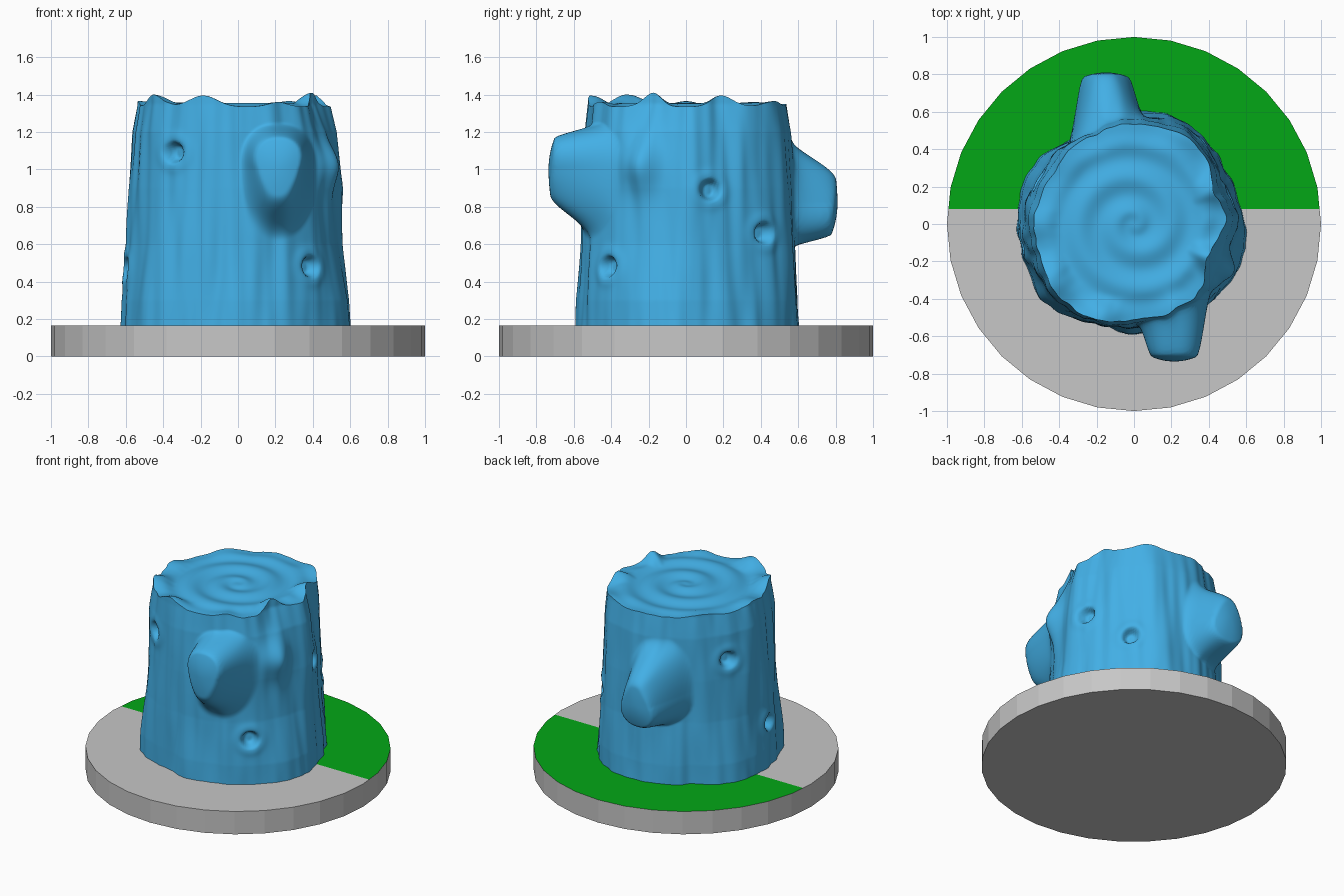
import bpy, bmesh, math
from mathutils import noise, Vector

if "Cube" in bpy.data.objects:
    bpy.data.objects.remove(bpy.data.objects["Cube"])


def material(name, rgb):
    m = bpy.data.materials.new(name)
    m.diffuse_color = (*rgb, 1)
    m.use_nodes = True
    m.node_tree.nodes["Principled BSDF"].inputs["Base Color"].default_value = m.diffuse_color
    return m


blue = material("bark blue", (0.055, 0.43, 0.79))
grey = material("stone grey", (0.57, 0.57, 0.57))
green = material("grass green", (0.001, 0.39, 0.008))


def smooth(a, b, x):
    t = min(1, max(0, (x - a) / (b - a)))
    return t * t * (3 - 2 * t)


def around(table, a):
    """Smooth periodic interpolation of radii spaced evenly round the circle."""
    n = len(table)
    f = (a / math.tau * n) % n
    i = int(f)
    t = f - i
    p = [table[(i + k - 1) % n] for k in range(4)]
    return p[1] + 0.5 * t * (p[2] - p[0] + t * (2 * p[0] - 5 * p[1] + 4 * p[2] - p[3]
                             + t * (3 * (p[1] - p[2]) + p[3] - p[0])))


def along(points, x):
    for (x0, y0), (x1, y1) in zip(points, points[1:]):
        if x <= x1:
            return y0 + (y1 - y0) * (x - x0) / (x1 - x0)
    return points[-1][1]


def bell(a, deg, width):
    d = (math.degrees(a) - deg + 180) % 360 - 180
    return math.exp(-(d / width) ** 2)


def finish(bm, name, mats):
    bmesh.ops.recalc_face_normals(bm, faces=bm.faces)
    me = bpy.data.meshes.new(name)
    bm.to_mesh(me)
    bm.free()
    for m in mats:
        me.materials.append(m)
    ob = bpy.data.objects.new(name, me)
    bpy.context.collection.objects.link(ob)
    return ob


# Round base, back half of the top painted green
BASE = 0.165
bm = bmesh.new()
bmesh.ops.create_cone(bm, cap_ends=True, segments=32, radius1=1, radius2=1, depth=BASE)
bmesh.ops.translate(bm, verts=bm.verts, vec=(0, 0, BASE / 2))
top = [f for f in bm.faces if f.calc_center_median().z > BASE - 0.01]
geom = top + list(top[0].edges) + list(top[0].verts)
bmesh.ops.bisect_plane(bm, geom=geom, plane_co=(0, 0.08, 0), plane_no=(0, 1, 0))
for f in bm.faces:
    c = f.calc_center_median()
    f.material_index = int(c.z > BASE - 0.01 and c.y > 0.08)
finish(bm, "round_base", [grey, green])

# Stump outline at the foot and at the rim, every 22.5 degrees from +x
FOOT = [.60, .565, .585, .61, .61, .59, .59, .635, .625, .62, .63, .58, .585, .58, .59, .61]
RIM = [.49, .47, .525, .54, .53, .53, .52, .51, .53, .54, .555, .555, .51, .51, .50, .43]
TAPER = [(.14, 0), (.3, .06), (.6, .36), (.9, .48), (1.2, .70), (1.35, 1)]
# Rim peaks: angle, width, height
PEAKS = [(-24, 9, .075), (24, 10, .06), (215, 12, .065), (250, 11, .06),
         (180, 10, .03), (135, 14, .025), (95, 14, .015), (60, 12, .03), (295, 9, .025)]
# Knot holes: angle, height
HOLES = [(233, 1.09), (-47, .48), (14, .89), (48, .66), (155, 1.02), (189, .47)]
# Cut branches: side, centre x, centre z, half width, reach up, reach down,
# tip y, softness up/down, tip roundness
BRANCHES = [(-1, .215, 1.0, .205, .25, .38, .735, .66, .36, .07),
            (1, -.15, .82, .21, .38, .25, .81, .32, .66, .07)]


def rim_height(a):
    return 1.335 + sum(h * bell(a, d, w) for d, w, h in PEAKS)


def bark_point(a, z):
    w = along(TAPER, z)
    r = around(FOOT, a) * (1 - w) + around(RIM, a) * w
    c, s = math.cos(a), math.sin(a)
    r += 0.02 * noise.noise(Vector((4 * c, 4 * s, z * 1.6)))
    r += 0.012 * noise.noise(Vector((8 * c, 8 * s, z * 2 + 5)))
    r += 0.075 * bell(a, -27, 11) * math.exp(-((z - 1.03) / .13) ** 2)
    for deg, hz in HOLES:
        d = math.hypot(r * math.radians((math.degrees(a) - deg + 180) % 360 - 180), z - hz)
        r += 0.006 * math.exp(-((d - .085) / .03) ** 2) - 0.055 * (1 - smooth(.03, .065, d))
    x, y = r * c, r * s
    for side, cx, cz, hw, up, down, tip, soft_up, soft_down, rnd in BRANCHES:
        if y * side > 0:
            dx = (x - cx) / hw
            dz = (z - cz) / (up if z > cz else down)
            d = (abs(dx) ** 2.4 + abs(dz) ** 2.4) ** (1 / 2.4)
            t = smooth(-.8, .8, dz / max(d, .05))
            inner = soft_down + (soft_up - soft_down) * t
            m = 1 - smooth(inner, 1, d)
            y += m * (side * (tip - rnd * d * d) - y)
    return x, y, z


# Stump: bark wall rings, then rings across the rippled cut top
N, ROWS, CAP = 260, 120, 50
bm = bmesh.new()
rings = []
for j in range(ROWS + 1):
    ring = []
    for i in range(N):
        a = math.tau * i / N
        ring.append(bm.verts.new(bark_point(a, .15 + (rim_height(a) - .15) * j / ROWS)))
    rings.append(ring)
rim = [v.co.copy() for v in rings[-1]]
for j in range(1, CAP):
    s = 1 - j / CAP
    ring = []
    for i in range(N):
        a = math.tau * i / N
        p = rim[i]
        r = s * math.hypot(p.x, p.y)
        k = smooth(.72, 1, s)
        ripple = 0.009 * math.cos(32 * r - a) * smooth(0, .08, r)
        z = (1.347 + ripple) * (1 - k) + p.z * k
        ring.append(bm.verts.new((p.x * s, p.y * s, z)))
    rings.append(ring)
for lo, hi in zip(rings, rings[1:]):
    for i in range(N):
        n = (i + 1) % N
        bm.faces.new((lo[i], lo[n], hi[n], hi[i]))
tip = bm.verts.new((0, 0, 1.347))
for i in range(N):
    bm.faces.new((rings[-1][i], rings[-1][(i + 1) % N], tip))
bm.faces.new(rings[0][::-1])
stump = finish(bm, "tree_stump", [blue])
bpy.context.view_layer.objects.active = stump
stump.select_set(True)
bpy.ops.object.shade_smooth_by_angle(angle=math.radians(60))
